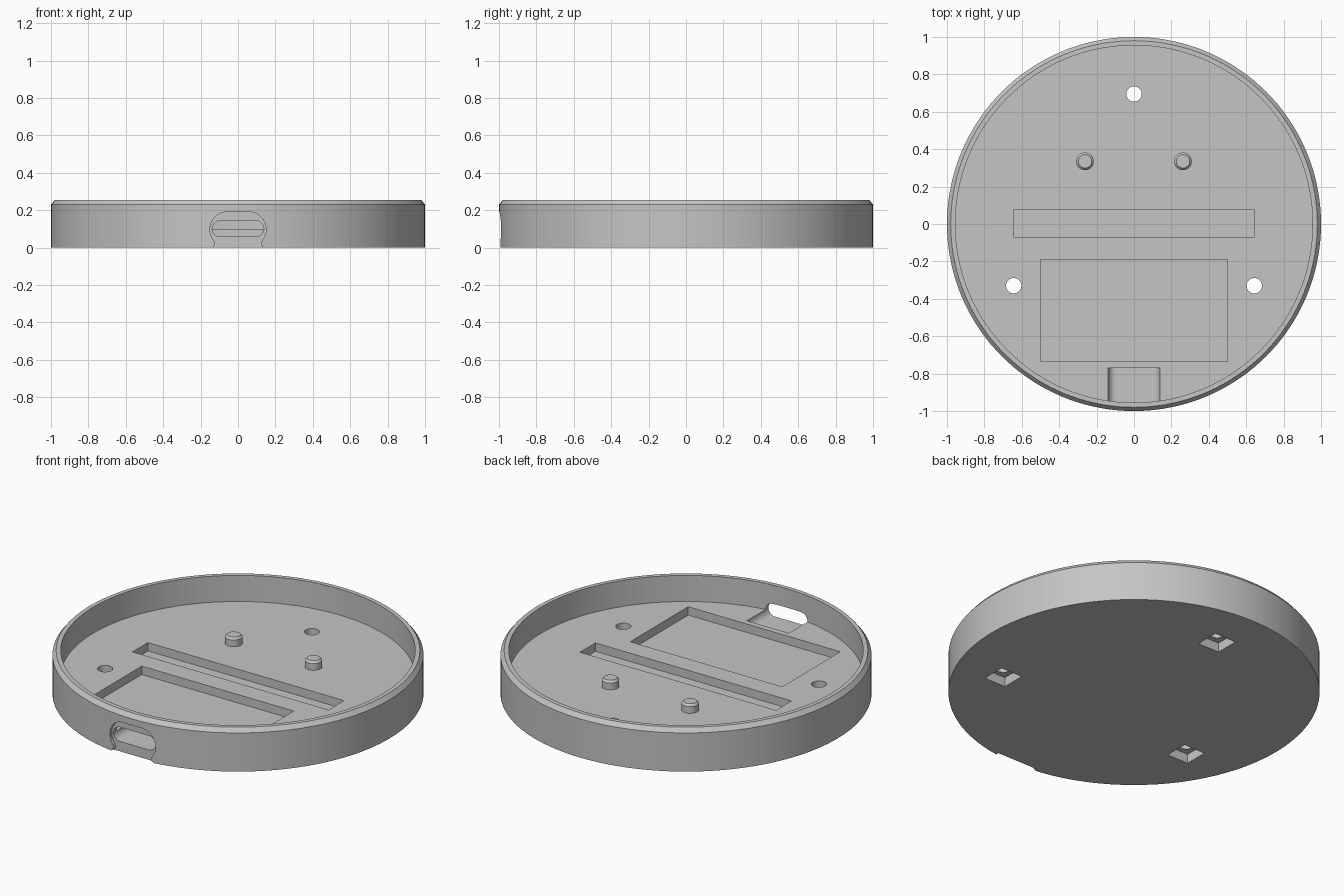
import bpy, bmesh
from math import sin, cos, pi, radians

if "Cube" in bpy.data.objects:
    bpy.data.objects.remove(bpy.data.objects["Cube"])

grey = bpy.data.materials.new("plain grey")
grey.use_nodes = True
COLOUR = (0.56, 0.56, 0.56, 1)
grey.diffuse_color = COLOUR
grey.node_tree.nodes["Principled BSDF"].inputs["Base Color"].default_value = COLOUR

FLOOR, TOP, POCKET = 0.10, 0.255, 0.05


def finish(name, bm):
    bmesh.ops.recalc_face_normals(bm, faces=bm.faces)
    mesh = bpy.data.meshes.new(name)
    bm.to_mesh(mesh)
    bm.free()
    mesh.materials.append(grey)
    obj = bpy.data.objects.new(name, mesh)
    bpy.context.collection.objects.link(obj)
    return obj


def loft(name, rings):
    """Closed solid through rings of equal point count, capped at both ends."""
    bm = bmesh.new()
    loops = [[bm.verts.new(p) for p in ring] for ring in rings]
    n = len(loops[0])
    for a, b in zip(loops, loops[1:]):
        for i in range(n):
            j = (i + 1) % n
            bm.faces.new((a[i], a[j], b[j], b[i]))
    bm.faces.new(loops[0])
    bm.faces.new(loops[-1])
    return finish(name, bm)


def lathe(name, profile, x=0, y=0, n=48):
    return loft(name, [[(x + r * cos(2 * pi * i / n), y + r * sin(2 * pi * i / n), z)
                        for i in range(n)] for r, z in profile])


def box(name, x0, x1, y0, y1, z0, z1):
    corners = [(x0, y0), (x1, y0), (x1, y1), (x0, y1)]
    return loft(name, [[(x, y, z) for x, y in corners] for z in (z0, z1)])


def extrude_y(name, half, y0, y1):
    """Mirror a right-hand (x, z) outline and extrude it along y."""
    outline = half + [(-x, z) for x, z in reversed(half)]
    return loft(name, [[(x, y, z) for x, z in outline] for y in (y0, y1)])


def arc(cx, cz, r, start, end, n=20):
    angles = [radians(start + (end - start) * i / n) for i in range(n + 1)]
    return [(cx + r * cos(a), cz + r * sin(a)) for a in angles]


def activate(obj):
    bpy.ops.object.select_all(action='DESELECT')
    obj.select_set(True)
    bpy.context.view_layer.objects.active = obj


def cut(target, cutter):
    mod = target.modifiers.new("cut", 'BOOLEAN')
    mod.operation, mod.solver, mod.object = 'DIFFERENCE', 'EXACT', cutter
    activate(target)
    bpy.ops.object.modifier_apply(modifier=mod.name)
    bpy.data.objects.remove(cutter)


# Round tray with chamfered rim
tray = lathe("round_tray", [(1, 0), (1, 0.23), (0.98, TOP), (0.955, TOP), (0.955, FLOOR)], n=144)

# Long slot and wide pocket in the floor
cut(tray, box("slot_cutter", -0.645, 0.645, -0.07, 0.075, POCKET, 0.2))
cut(tray, box("pocket_cutter", -0.5, 0.5, -0.735, -0.19, POCKET, 0.2))

# Screw holes with square nut recesses underneath
for x, y in [(0, 0.695), (-0.643, -0.33), (0.643, -0.33)]:
    cut(tray, lathe("hole_cutter", [(0.041, -0.1), (0.041, 0.2)], x, y))
    cut(tray, box("nut_cutter", x - 0.07, x + 0.07, y - 0.07, y + 0.07, -0.1, 0.055))

# Cable port: rounded slot through the wall, running into the floor
cut(tray, extrude_y("port_cutter", arc(0.096, 0.101, 0.042, 90, -90), -1.1, -0.77))

# Shallow plug recess around the port, flaring out at the base
recess = arc(0.056, 0.097, 0.094, 90, -40) + [(0.124, 0.02), (0.128, 0.008), (0.138, 0), (0.138, -0.05)]
cut(tray, extrude_y("recess_cutter", recess, -1.1, -0.972))

# Locating pins with chamfered tops
pins = [lathe(name, [(0.047, FLOOR - 0.01), (0.047, 0.14), (0.036, 0.152)], x, 0.335)
        for name, x in (("left_pin", 0.262), ("right_pin", -0.262))]

for obj in [tray] + pins:
    activate(obj)
    bpy.ops.object.shade_smooth_by_angle(angle=radians(25))
